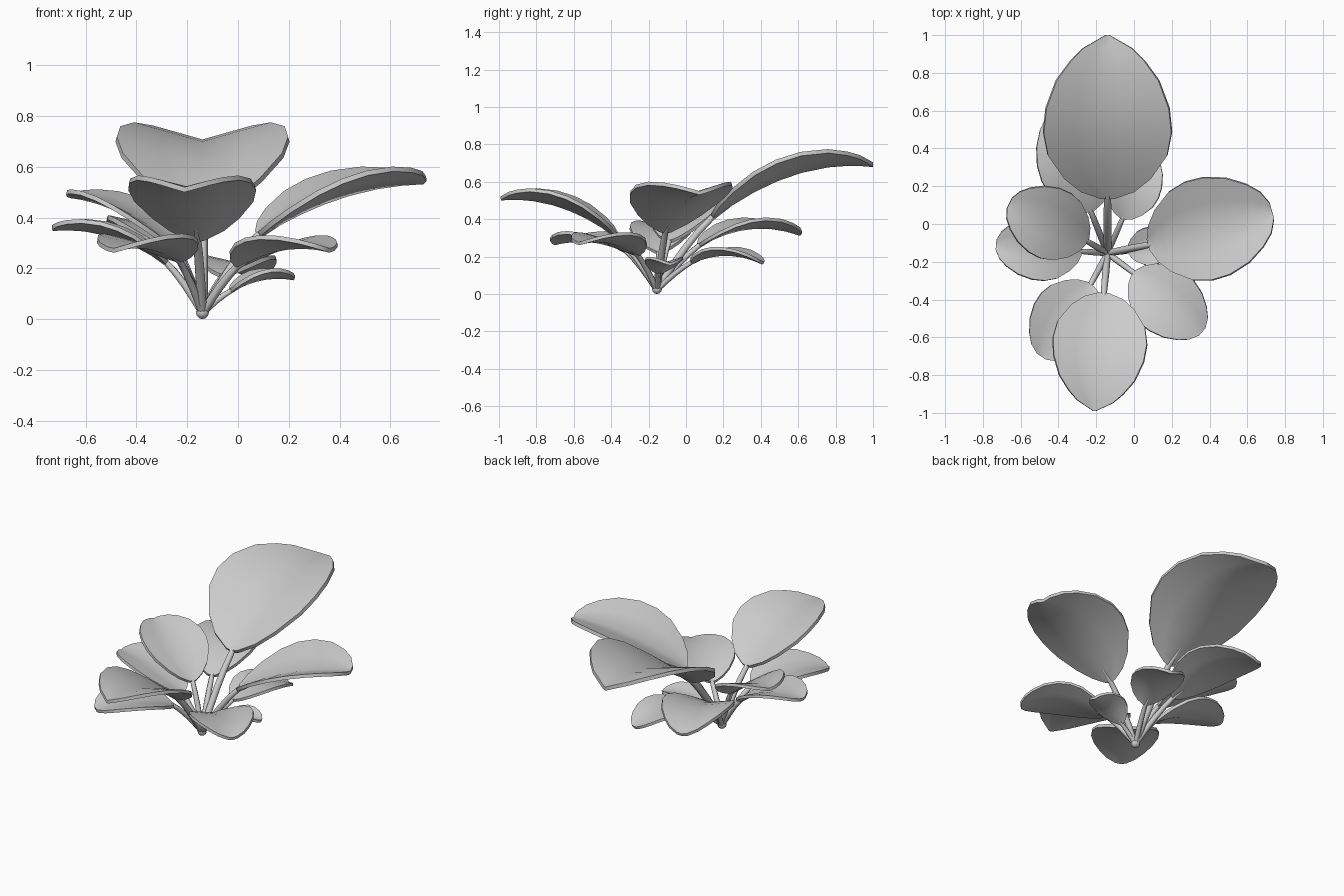
import bpy, bmesh
from mathutils import Vector

if "Cube" in bpy.data.objects:
    bpy.data.objects.remove(bpy.data.objects["Cube"])

BASE = Vector((-0.14, -0.155, 0.02))

# Half-width along the blade (fraction of length, fraction of half-width)
POINTED = [(0, .12), (.04, .42), (.12, .68), (.26, .93), (.4, 1), (.55, .96),
           (.72, .8), (.84, .58), (.92, .38), (1, .03)]
BLUNT = [(0, .12), (.04, .38), (.12, .64), (.26, .9), (.4, 1), (.55, .99),
         (.72, .86), (.86, .64), (.95, .42), (1, .16)]

# name, blade start, tip, half-width, bulge of midrib, edge lift, profile
LEAVES = [
    ("back_large", (-.14, .14, .41), (-.14, 1.0, .69), .34, .095, .28, POINTED),
    ("front_large", (-.16, -.37, .31), (-.21, -.99, .51), .25, .065, .25, POINTED),
    ("right_large", (.08, -.11, .33), (.73, .07, .54), .27, .05, .3, BLUNT),
    ("left_upper", (-.25, -.09, .28), (-.66, .11, .485), .19, .04, .22, BLUNT),
    ("left_lower", (-.28, -.145, .22), (-.73, -.11, .355), .17, .045, .22, BLUNT),
    ("front_left", (-.23, -.32, .23), (-.49, -.70, .27), .19, .035, .22, BLUNT),
    ("front_right", (.0, -.26, .21), (.36, -.57, .27), .18, .04, .22, BLUNT),
    ("right_small", (-.03, -.145, .11), (.22, -.085, .16), .10, .025, .3, BLUNT),
    ("back_right", (-.06, .03, .17), (.07, .41, .165), .145, .045, .22, BLUNT),
    ("back_left", (-.23, .07, .26), (-.40, .61, .32), .20, .065, .22, BLUNT),
]


def midrib(a, b, bulge, t):
    p = a.lerp(b, t)
    p.z += bulge * 4 * t * (1 - t)
    return p


def make_blade(name, a, b, half, bulge, lift, profile):
    across = Vector((a.y - b.y, b.x - a.x, 0)).normalized()
    bm = bmesh.new()
    rows = []
    for t, w in profile:
        row = []
        for s in (-1, -.5, 0, .5, 1):
            p = midrib(a, b, bulge, t) + across * (s * w * half)
            p.z += abs(s) * w * half * lift
            row.append(bm.verts.new(p))
        rows.append(row)
    for r0, r1 in zip(rows, rows[1:]):
        for i in range(4):
            bm.faces.new((r0[i], r1[i], r1[i + 1], r0[i + 1]))
    bmesh.ops.recalc_face_normals(bm, faces=bm.faces)
    if sum(f.normal.z for f in bm.faces) < 0:
        bmesh.ops.reverse_faces(bm, faces=bm.faces)
    me = bpy.data.meshes.new(name)
    bm.to_mesh(me)
    bm.free()
    ob = bpy.data.objects.new(name, me)
    bpy.context.collection.objects.link(ob)
    mod = ob.modifiers.new("thickness", "SOLIDIFY")
    mod.thickness = .012 + .03 * half
    mod.offset = 0
    bpy.context.view_layer.objects.active = ob
    ob.select_set(True)
    bpy.ops.object.modifier_apply(modifier=mod.name)
    bpy.ops.object.shade_smooth_by_angle(angle=.7)
    ob.select_set(False)


def make_stem(name, a, b, half, bulge):
    # Arched stalk that runs a short way under the blade
    ctrl = BASE.lerp(a, .5) + Vector((0, 0, .04 * a.z / .3))
    pts = [BASE.lerp(ctrl, t).lerp(ctrl.lerp(a, t), t) for t in (0, .25, .5, .75, 1)]
    pts.append(midrib(a, b, bulge, .12) - Vector((0, 0, .004)))
    cu = bpy.data.curves.new(name, "CURVE")
    cu.dimensions = "3D"
    cu.bevel_depth = .010 + .035 * half
    cu.bevel_resolution = 1
    cu.use_fill_caps = True
    sp = cu.splines.new("POLY")
    sp.points.add(len(pts) - 1)
    for pt, p, r in zip(sp.points, pts, (.9, 1, 1, .95, .85, .4)):
        pt.co = (*p, 1)
        pt.radius = r
    sp.use_smooth = True
    bpy.context.collection.objects.link(bpy.data.objects.new(name, cu))


for name, a, b, half, bulge, lift, profile in LEAVES:
    a, b = Vector(a), Vector(b)
    make_blade(name + "_leaf", a, b, half, bulge, lift, profile)
    make_stem(name + "_stem", a, b, half, bulge)

# Root knob where the stalks meet
bpy.ops.mesh.primitive_uv_sphere_add(segments=10, ring_count=6, radius=.027,
                                     location=(BASE.x, BASE.y, .027))
knob = bpy.context.object
knob.name = "root_knob"
bpy.ops.object.shade_smooth()
